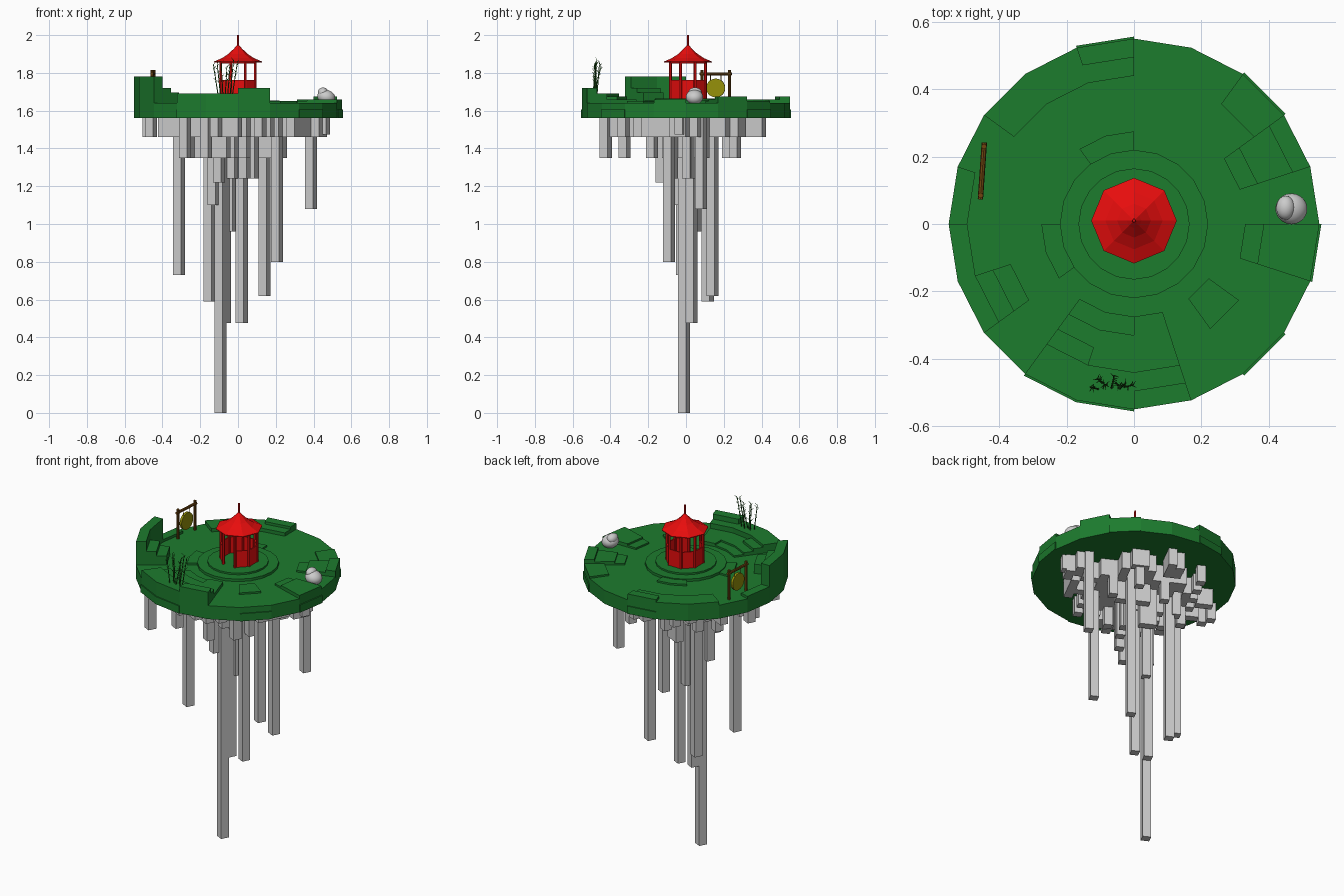
import bpy, bmesh, math, random
from mathutils import Vector, Matrix

if "Cube" in bpy.data.objects:
    bpy.data.objects.remove(bpy.data.objects["Cube"])

random.seed(4)
GROUND, BASE, STEP = 1.64, 1.56, 0.055


def material(name, rgb):
    m = bpy.data.materials.new(name)
    m.diffuse_color = (*rgb, 1)
    m.use_nodes = True
    m.node_tree.nodes["Principled BSDF"].inputs["Base Color"].default_value = m.diffuse_color
    return m


GREEN = material("moss", (0.012, 0.2, 0.027))
RED = material("red_paint", (0.8, 0.004, 0.004))
WOOD = material("wood", (0.16, 0.06, 0.005))
BRASS = material("brass", (0.3, 0.28, 0.003))
LEAF = material("bamboo_green", (0.015, 0.13, 0.01))


def finish(name, bm, mat=None):
    bmesh.ops.recalc_face_normals(bm, faces=bm.faces[:])
    mesh = bpy.data.meshes.new(name)
    bm.to_mesh(mesh)
    bm.free()
    ob = bpy.data.objects.new(name, mesh)
    bpy.context.collection.objects.link(ob)
    if mat:
        mesh.materials.append(mat)
    return ob


def polar(r, deg, z, cy=0.0):
    a = math.radians(deg)
    return Vector((r * math.cos(a), cy + r * math.sin(a), z))


def rod(bm, p, q, r0, r1=None, sides=6):
    p, q = Vector(p), Vector(q)
    d = q - p
    mat = Matrix.Translation((p + q) / 2) @ d.to_track_quat('Z', 'Y').to_matrix().to_4x4()
    bmesh.ops.create_cone(bm, cap_ends=True, segments=sides, radius1=r0,
                          radius2=r0 if r1 is None else r1, depth=d.length, matrix=mat)


def box(bm, center, size, deg=0):
    m = Matrix.Translation(center) @ Matrix.Rotation(math.radians(deg), 4, 'Z') @ Matrix.Diagonal((*size, 1))
    bmesh.ops.create_cube(bm, size=1, matrix=m)


# Island top: 20 sectors by 10 rings, each cell with its own height
h = [[1.665] * 3 + [1.655] + [GROUND] * 6 for _ in range(20)]


def raise_cells(s0, s1, r0, r1, z):
    for s in range(s0, s1):
        for r in range(r0, r1):
            h[s][r] = z


for patch in [(10, 12, 9, 10, 1.78), (11, 12, 8, 9, 1.72), (11, 12, 7, 8, 1.695), (9, 10, 9, 10, 1.655),
              (10, 12, 4, 5, 1.65), (13, 15, 5, 6, 1.65), (13, 15, 6, 8, 1.66), (13, 14, 7, 8, 1.675),
              (13, 15, 8, 10, 1.69), (15, 16, 5, 8, 1.66), (15, 16, 8, 9, 1.69), (15, 16, 9, 10, 1.72),
              (17, 18, 5, 7, 1.65), (19, 20, 6, 7, 1.65), (19, 20, 7, 10, 1.66), (1, 2, 6, 7, 1.65),
              (1, 2, 7, 9, 1.66), (1, 2, 9, 10, 1.675), (2, 3, 8, 10, 1.65), (5, 8, 8, 10, 1.66),
              (5, 6, 9, 10, 1.675), (5, 7, 4, 5, 1.65)]:
    raise_cells(*patch)

bm = bmesh.new()


def quad(*pts):
    bm.faces.new([bm.verts.new(p) for p in pts])


for s in range(20):
    a, b = s * 18, s * 18 + 18
    for r in range(10):
        r0, r1, z = r * STEP, (r + 1) * STEP, h[s][r]
        if r == 0:
            quad(polar(0, 0, z), polar(r1, a, z), polar(r1, b, z))
        else:
            quad(polar(r0, a, z), polar(r1, a, z), polar(r1, b, z), polar(r0, b, z))
        out = h[s][r + 1] if r < 9 else BASE
        side = h[(s + 1) % 20][r]
        if out != z:
            quad(polar(r1, a, out), polar(r1, b, out), polar(r1, b, z), polar(r1, a, z))
        if side != z:
            quad(polar(r0, b, side), polar(r1, b, side), polar(r1, b, z), polar(r0, b, z))
quad(*[polar(0.55, -18 * s, BASE) for s in range(20)])
bmesh.ops.remove_doubles(bm, verts=bm.verts[:], dist=1e-5)
bmesh.ops.dissolve_degenerate(bm, dist=1e-5, edges=bm.edges[:])
bmesh.ops.dissolve_limit(bm, angle_limit=0.01, verts=bm.verts[:], edges=bm.edges[:])
finish("island_ground", bm, GREEN)

# Slightly protruding rim stones
bm = bmesh.new()
for s in (2, 5, 13, 14, 17, 19):
    ring = [(0.5, 0), (0.556, 0), (0.556, 18), (0.5, 18)]
    lo = [bm.verts.new(polar(r, s * 18 + d, BASE)) for r, d in ring]
    hi = [bm.verts.new(polar(r, s * 18 + d, 1.605)) for r, d in ring]
    bm.faces.new(lo)
    bm.faces.new(hi)
    for i in range(4):
        j = (i + 1) % 4
        bm.faces.new((lo[i], lo[j], hi[j], hi[i]))
finish("rim_stones", bm, GREEN)

# Hanging rock columns on a turned square grid, plus the long ones
bm = bmesh.new()
S, TURN = 0.0475, -27


def column(x, y, z):
    box(bm, (x, y, (z + BASE) / 2), (S, S, BASE - z), TURN)


u = Vector((math.cos(math.radians(TURN)), math.sin(math.radians(TURN)))) * S
v = Vector((-u.y, u.x))
for i in range(-12, 13):
    for j in range(-12, 13):
        p = Vector((-0.092, -0.01)) + u * i + v * j
        d = math.hypot(p.x / 0.46, (p.y - 0.03) / 0.4) + random.uniform(-0.12, 0.12)
        near, across = (p.x + p.y) * 0.707, (p.y - p.x) * 0.707
        if d < 0.26:
            column(p.x, p.y, random.choice((1.24, 1.35, 1.35)))
        elif d < 0.5:
            column(p.x, p.y, random.choice((1.35, 1.46, 1.46)))
        elif d < 0.98 and random.random() < 0.55 and near < 0.34 and -0.36 < across < 0.39:
            column(p.x, p.y, 1.46)
for c in [(-0.092, -0.01, 0), (-0.312, -0.02, 0.73), (-0.15, 0.115, 0.59), (0.02, 0.03, 0.475),
          (-0.07, 0.03, 0.475), (0.14, 0.14, 0.62), (0.207, -0.09, 0.80), (0.387, 0.08, 1.08),
          (-0.04, 0.05, 0.96), (-0.13, -0.03, 1.1), (-0.1, -0.13, 1.22), (0.065, 0.02, 1.24),
          (-0.28, -0.425, 1.35), (-0.17, -0.325, 1.35), (0.18, 0.26, 1.35),
          (-0.46, 0.02, 1.46), (0.455, -0.03, 1.475), (0.0, 0.385, 1.46)]:
    column(*c)
finish("hanging_rocks", bm)

# Pavilion: posts, low wall panels, eave ring
CY = 0.01
bm = bmesh.new()
for k in range(8):
    a = 22.5 + 45 * k
    rod(bm, polar(0.1, a, 1.655, CY), polar(0.1, a, 1.862, CY), 0.0075)
    p, q = polar(0.1, a, 0, CY), polar(0.1, a + 45, 0, CY)
    mid = (p + q) / 2
    if k != 5:
        box(bm, (mid.x, mid.y, 1.712), (0.007, (q - p).length * 0.8, 0.1), a + 22.5)
    box(bm, (mid.x, mid.y, 1.856), (0.01, (q - p).length, 0.012), a + 22.5)
finish("pavilion_frame", bm, RED)

# Swept eight-sided roof and spire
bm = bmesh.new()
rings = [[bm.verts.new(polar(r, 45 * k, z, CY)) for k in range(8)] for r, z in
         [(0.127, 1.856), (0.127, 1.86), (0.085, 1.878), (0.05, 1.901), (0.022, 1.928), (0.006, 1.946), (0.005, 2.0)]]
for A, B in zip(rings, rings[1:]):
    for k in range(8):
        bm.faces.new((A[k], A[(k + 1) % 8], B[(k + 1) % 8], B[k]))
bm.faces.new(rings[0])
bm.faces.new(rings[-1])
finish("pavilion_roof", bm, RED)

# Gong stand
A, B = Vector((-0.455, 0.085, 0)), Vector((-0.445, 0.23, 0))
along = (B - A).normalized()
Z = Vector((0, 0, 1))
bm = bmesh.new()
for p in (A, B):
    rod(bm, p + Z * GROUND, p + Z * 1.815, 0.008, sides=8)
rod(bm, A - along * 0.012 + Z * 1.795, B + along * 0.012 + Z * 1.795, 0.008, sides=8)
mid = (A + B) / 2
for t in (-0.028, 0.028):
    rod(bm, mid + along * t + Z * 1.755, mid + along * t + Z * 1.795, 0.002, sides=5)
finish("gong_stand", bm, WOOD)

# Gong disc
bm = bmesh.new()
n = along.cross(Z)
rod(bm, mid + Z * 1.72 - n * 0.007, mid + Z * 1.72 + n * 0.007, 0.05, sides=20)
finish("gong", bm, BRASS)

# Bamboo clump
bm = bmesh.new()
for i in range(7):
    x = -0.105 + 0.0125 * i
    y = -0.475 + random.uniform(-0.015, 0.01)
    p = Vector((x, y, 1.68))
    q = Vector((x + 0.6 * (x + 0.07) + random.uniform(-0.008, 0.008), y + random.uniform(-0.015, 0.045),
                random.uniform(1.83, 1.87)))
    rod(bm, p, q, 0.003, 0.002, 5)
    for k in range(7):
        base = p.lerp(q, 0.4 + 0.1 * k)
        rod(bm, base, base + polar(0.015, random.uniform(0, 360), 0.015), 0.002, 0.0004, 4)
finish("bamboo", bm, LEAF)

# Boulder: a low smooth lump with a smaller one leaning on it
bm = bmesh.new()
for x, y, z, size in [(0.467, 0.045, 1.672, (0.048, 0.046, 0.038)), (0.45, 0.048, 1.695, (0.028, 0.036, 0.028))]:
    m = Matrix.Translation((x, y, z)) @ Matrix.Rotation(0.25, 4, 'Y') @ Matrix.Diagonal((*size, 1))
    bmesh.ops.create_icosphere(bm, subdivisions=3, radius=1, matrix=m)
for f in bm.faces:
    f.smooth = True
finish("boulder", bm)
